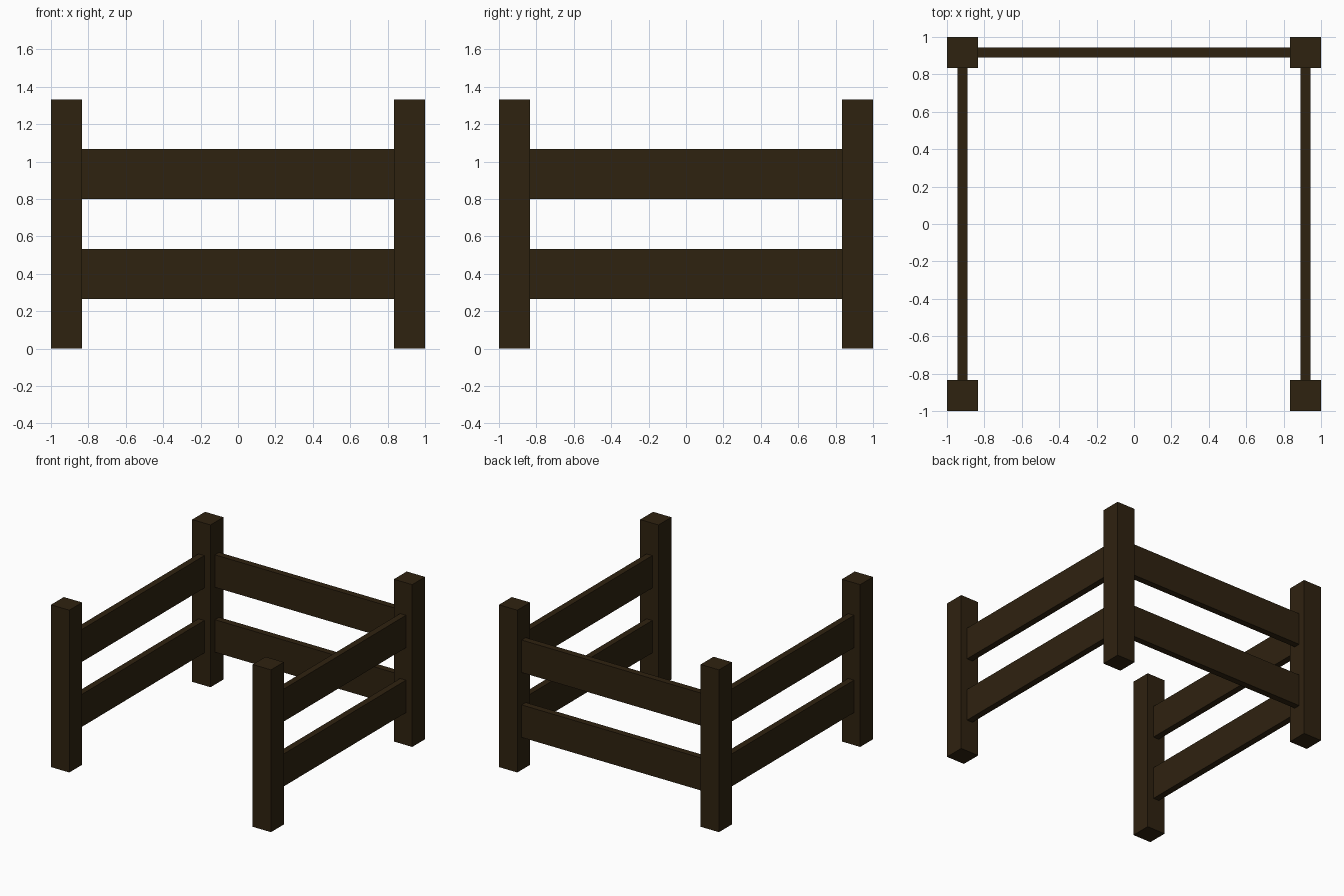
import bpy
import bmesh
from mathutils import Matrix, Vector

if "Cube" in bpy.data.objects:
    bpy.data.objects.remove(bpy.data.objects["Cube"])

wood = bpy.data.materials.new("dark brown wood")
wood.diffuse_color = (0.028, 0.016, 0.005, 1.0)
wood.use_nodes = True
wood.node_tree.nodes["Principled BSDF"].inputs["Base Color"].default_value = wood.diffuse_color

POST = 1 / 6            # post width
HEIGHT = 4 / 3          # post height
C = 1 - POST / 2        # post centre offset
THICK = 0.053           # rail thickness
SPAN = 2 - 2 * POST     # rail length between posts
RAIL_H = 0.267          # rail height


def box(name, centre, size):
    bm = bmesh.new()
    bmesh.ops.create_cube(bm, size=1, matrix=Matrix.Translation(Vector(centre)) @ Matrix.Diagonal((*size, 1)))
    mesh = bpy.data.meshes.new(name)
    bm.to_mesh(mesh)
    bm.free()
    mesh.materials.append(wood)
    obj = bpy.data.objects.new(name, mesh)
    bpy.context.collection.objects.link(obj)


# four corner posts
for sx, side in ((-1, "left"), (1, "right")):
    for sy, end in ((-1, "front"), (1, "back")):
        box(f"{end}_{side}_post", (sx * C, sy * C, HEIGHT / 2), (POST, POST, HEIGHT))

# two levels of rails on the left, right and back; the front stays open
for z, level in ((0.4, "lower"), (0.933, "upper")):
    box(f"back_{level}_rail", (0, C, z), (SPAN, THICK, RAIL_H))
    for sx, side in ((-1, "left"), (1, "right")):
        box(f"{side}_{level}_rail", (sx * C, 0, z), (THICK, SPAN, RAIL_H))
